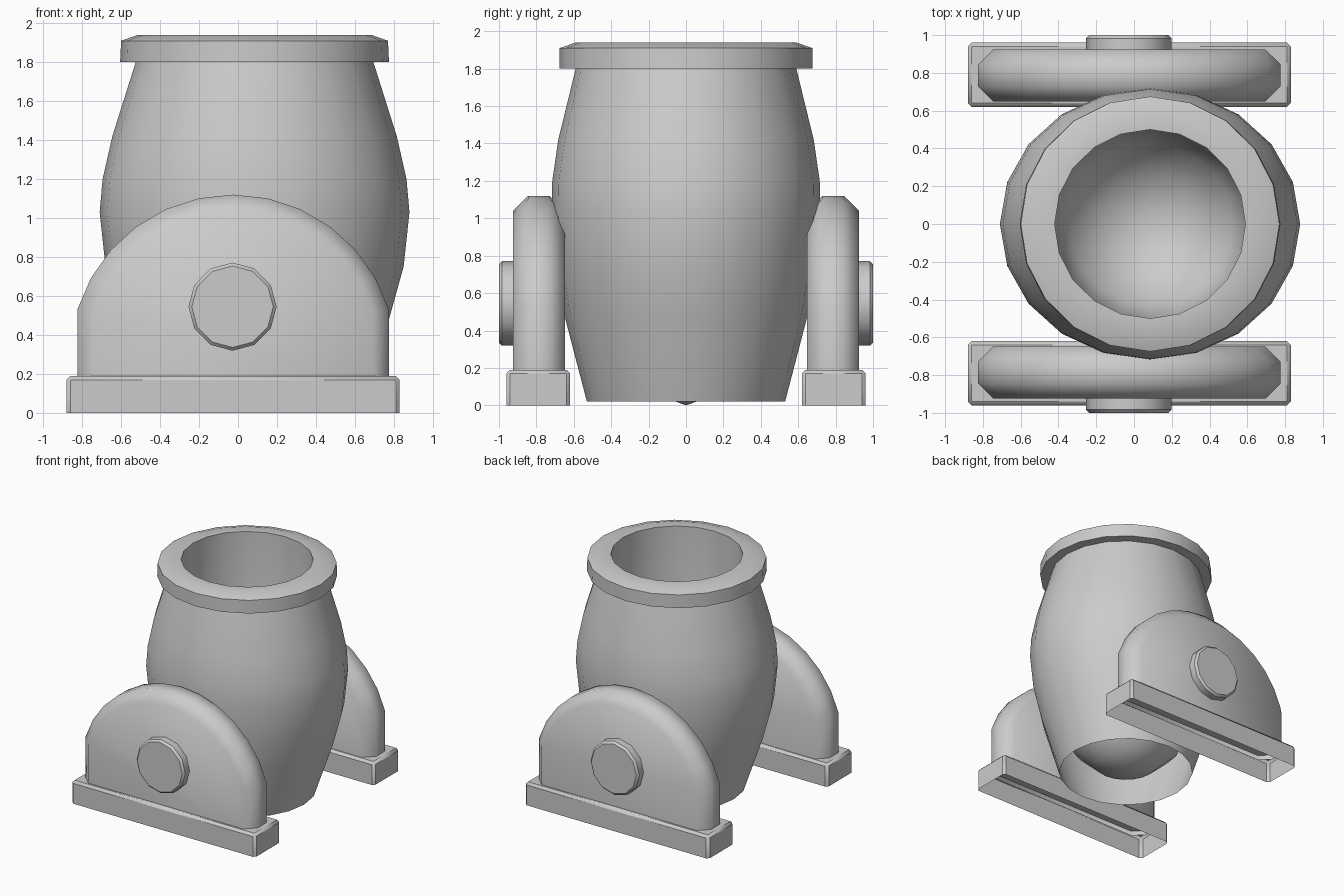
import bpy, bmesh
from math import sin, cos, pi, asin, sqrt

if "Cube" in bpy.data.objects:
    bpy.data.objects.remove(bpy.data.objects["Cube"])


def finish(name, bm, angle=35, bevel=0.0, mirror=False):
    bmesh.ops.recalc_face_normals(bm, faces=bm.faces)
    me = bpy.data.meshes.new(name)
    bm.to_mesh(me)
    bm.free()
    ob = bpy.data.objects.new(name, me)
    bpy.context.collection.objects.link(ob)
    if bevel:
        m = ob.modifiers.new("bevel", 'BEVEL')
        m.width, m.segments, m.limit_method = bevel, 1, 'ANGLE'
        m.angle_limit = 1.0
    if mirror:
        m = ob.modifiers.new("mirror", 'MIRROR')
        m.use_axis = (False, True, False)
    bpy.ops.object.select_all(action='DESELECT')
    ob.select_set(True)
    bpy.context.view_layer.objects.active = ob
    bpy.ops.object.shade_smooth_by_angle(angle=angle * pi / 180)
    return ob


def bridge(bm, rings, closed=True):
    n = len(rings[0])
    for a, b in zip(rings, rings[1:]):
        for i in range(n if closed else n - 1):
            j = (i + 1) % n
            bm.faces.new((a[i], a[j], b[j], b[i]))


# Barrel: oval lathe, outer wall, rim and round-bottomed bore (rx, ry, z)
CX, SIDES = 0.085, 20
profile = [
    (.53, .53, .02), (.69, .65, .48), (.765, .695, .75), (.795, .718, 1.03),
    (.78, .715, 1.2), (.73, .683, 1.42), (.61, .59, 1.8),
    (.69, .675, 1.8), (.685, .675, 1.91), (.60, .59, 1.94), (.505, .50, 1.94),
    (.505, .50, .5), (.435, .43, .26), (.25, .25, .09),
]
bm = bmesh.new()
rings = [[bm.verts.new((CX + rx * cos(2 * pi * i / SIDES),
                        ry * sin(2 * pi * i / SIDES), z)) for i in range(SIDES)]
         for rx, ry, z in profile]
bridge(bm, rings)
pole = bm.verts.new((CX, 0, 0))
for i in range(SIDES):
    bm.faces.new((rings[-1][i], pole, rings[-1][(i + 1) % SIDES]))
finish("barrel", bm, 35)

# Cheek plates: arched outline with chamfered edges, open underneath
PX, HALF, R, ZC, ARC = -0.025, 0.80, 0.837, 0.283, 12


def arch(d):
    w, r = HALF - d, R - d
    a = asin(w / r)
    pts = [(PX - w, .15)]
    for i in range(ARC + 1):
        t = -a + 2 * a * i / ARC
        pts.append((PX + r * sin(t), ZC + r * cos(t)))
    return pts + [(PX + w, .15)]


bm = bmesh.new()
rings = [[bm.verts.new((x, y, z)) for x, z in arch(d)]
         for y, d in ((.648, .08), (.728, 0), (.845, 0), (.925, .08))]
bridge(bm, rings, closed=False)
bm.faces.new(rings[0])
bm.faces.new(rings[-1])
finish("cheek_plate", bm, 50, mirror=True)

# Foot rails: bevelled boxes without an underside
bm = bmesh.new()
bmesh.ops.create_cube(bm, size=1)
for v in bm.verts:
    v.co = (-.025 + v.co.x * 1.71, .79 + v.co.y * .34, .095 + v.co.z * .19)
bottom = [f for f in bm.faces if all(v.co.z < .01 for v in f.verts)]
bmesh.ops.delete(bm, geom=bottom, context='FACES_ONLY')
finish("foot_rail", bm, 30, bevel=.02, mirror=True)

# Trunnion caps on the outer faces
bm = bmesh.new()
rings = [[bm.verts.new((-.028 + r * sin(pi * i / 6), y, .545 + r * cos(pi * i / 6)))
          for i in range(12)]
         for r, y in ((.226, .90), (.226, .983), (.209, 1.0))]
bridge(bm, rings)
bm.faces.new(rings[0])
bm.faces.new(rings[-1])
finish("trunnion_cap", bm, 35, mirror=True)
